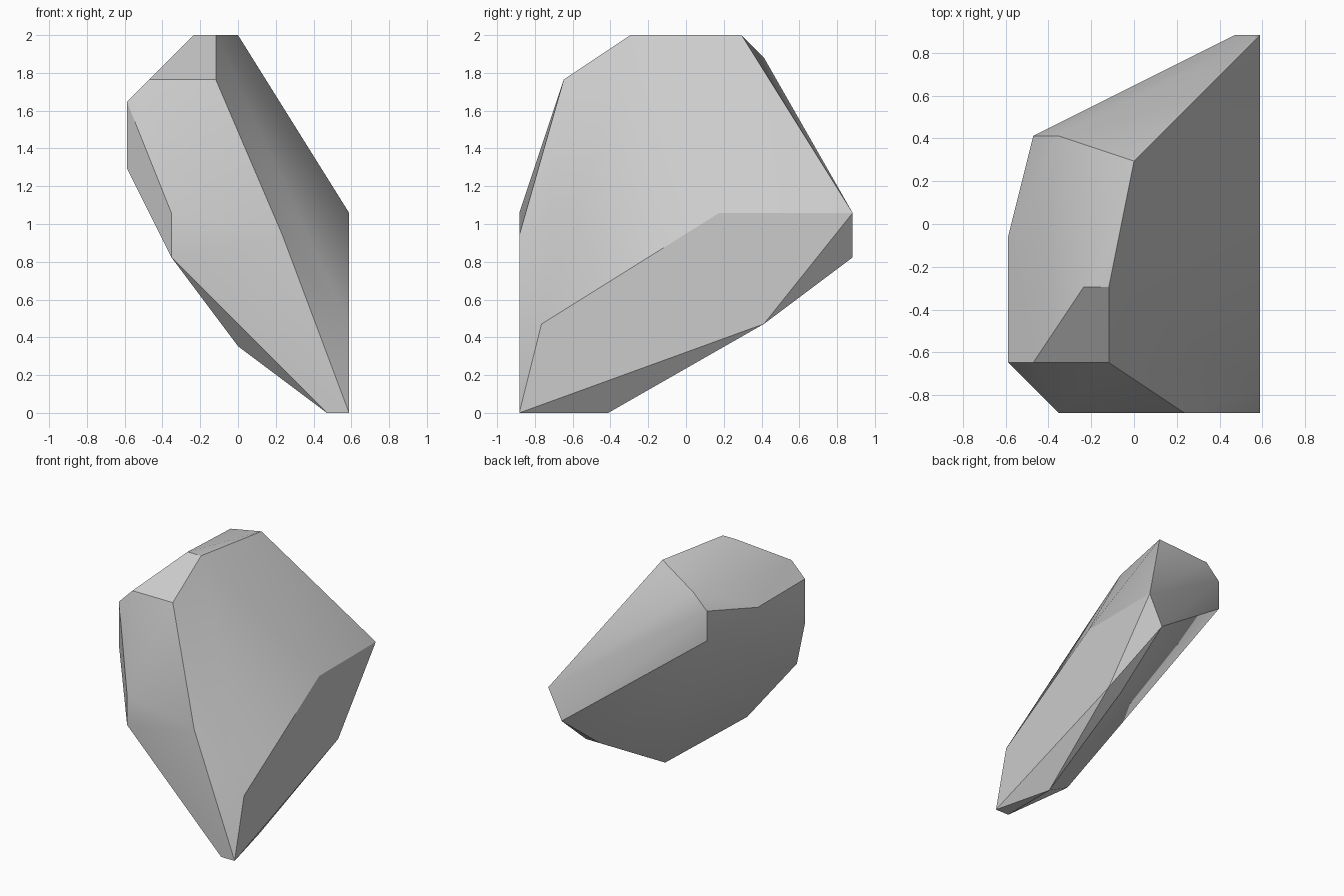
import bpy
import bmesh
from math import radians
from mathutils import Vector

default = bpy.data.objects.get("Cube")
if default:
    bpy.data.objects.remove(default, do_unlink=True)

# One grey stone colour
stone = bpy.data.materials.new("stone_grey")
stone.use_nodes = True
grey = (0.6, 0.6, 0.6, 1.0)
stone.diffuse_color = grey
stone.node_tree.nodes["Principled BSDF"].inputs["Base Color"].default_value = grey

# Rock corners on a coarse lattice, grouped by the region they shape
STEP = 2 / 17
CENTRE = Vector((5, 7.5, 0))
corners = {
    "crown": [(3, 5, 17), (4, 5, 17), (5, 10, 17)],
    "front_shoulder": [(1, 2, 15), (4, 2, 15), (0, 2, 14), (0, 2, 11)],
    "front_face": [(2, 0, 9), (2, 0, 7), (7, 0, 8)],
    "foot": [(9, 0, 0), (10, 0, 0), (9, 4, 0), (5, 1, 3)],
    "flat_side": [(10, 1, 4), (10, 9, 9), (10, 15, 9), (10, 11, 4)],
    "back": [(2, 11, 16), (1, 11, 15), (1, 11, 13), (0, 7, 14)],
    "back_underside": [(9, 15, 7), (9, 11, 4)],
}

# Wrap the corners in a convex shell and merge coplanar facets
bm = bmesh.new()
for region in corners.values():
    for corner in region:
        bm.verts.new((Vector(corner) - CENTRE) * STEP)
bmesh.ops.convex_hull(bm, input=bm.verts)
loose = [v for v in bm.verts if not v.link_faces]
bmesh.ops.delete(bm, geom=loose, context="VERTS")
bmesh.ops.dissolve_limit(bm, angle_limit=radians(0.5),
                         verts=bm.verts, edges=bm.edges)
bmesh.ops.recalc_face_normals(bm, faces=bm.faces)

mesh = bpy.data.meshes.new("rock")
bm.to_mesh(mesh)
bm.free()
mesh.materials.append(stone)
rock = bpy.data.objects.new("rock", mesh)
bpy.context.collection.objects.link(rock)

# Soften shallow facets and keep the strong ridges crisp
bpy.ops.object.select_all(action="DESELECT")
rock.select_set(True)
bpy.context.view_layer.objects.active = rock
bpy.ops.object.shade_smooth_by_angle(angle=radians(30))
